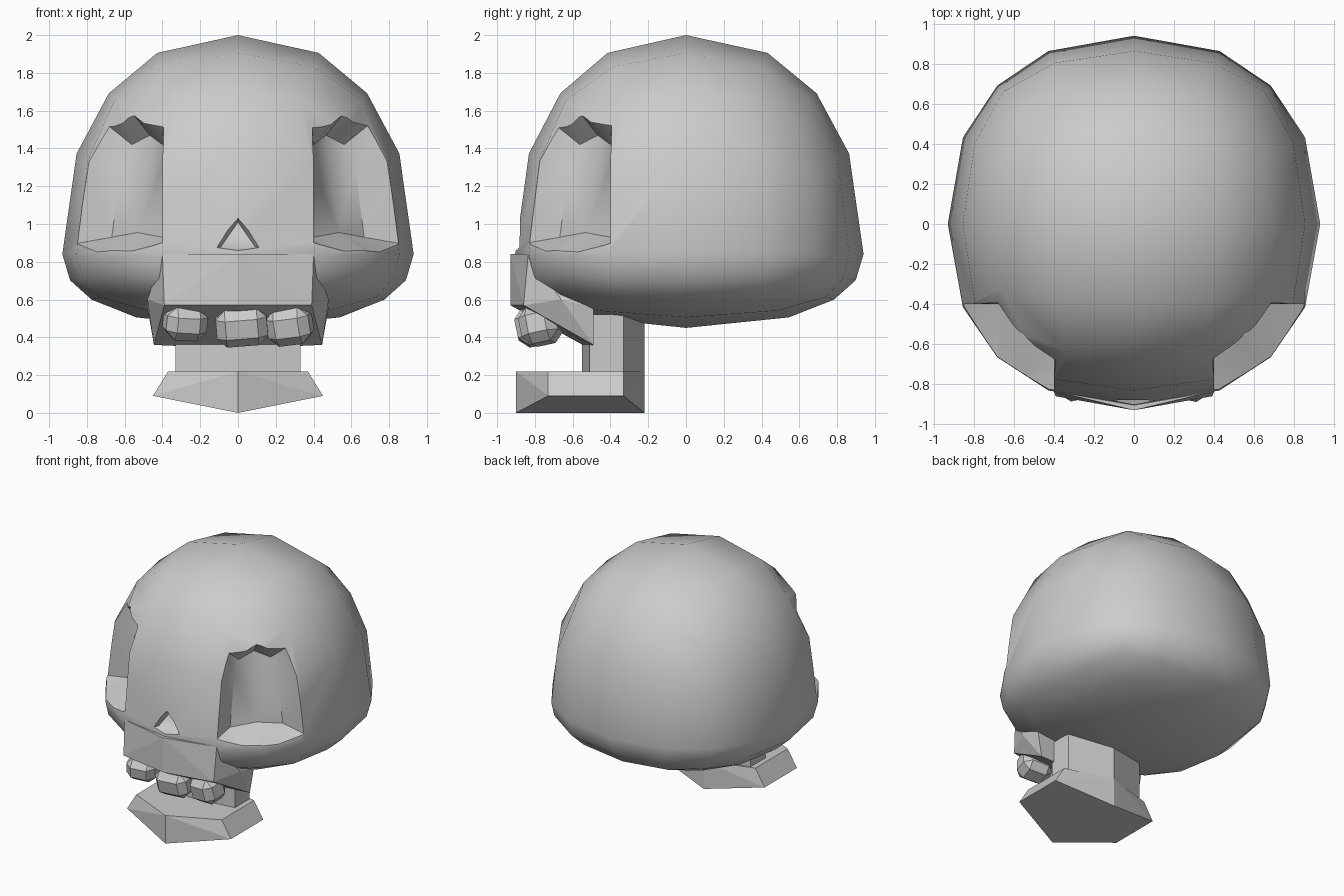
import bpy, bmesh, math
from mathutils import Vector

if "Cube" in bpy.data.objects:
    bpy.data.objects.remove(bpy.data.objects["Cube"])


def finish(bm, name, smooth=None):
    bmesh.ops.recalc_face_normals(bm, faces=bm.faces)
    me = bpy.data.meshes.new(name)
    bm.to_mesh(me)
    bm.free()
    ob = bpy.data.objects.new(name, me)
    bpy.context.collection.objects.link(ob)
    return ob


def activate(ob):
    bpy.ops.object.select_all(action='DESELECT')
    ob.select_set(True)
    bpy.context.view_layer.objects.active = ob


def hull(name, half):
    """Convex solid from points on one side, mirrored in x."""
    bm = bmesh.new()
    pts = set(half) | {(-x, y, z) for x, y, z in half if x}
    for p in sorted(pts):
        bm.verts.new(p)
    bmesh.ops.convex_hull(bm, input=bm.verts[:])
    bmesh.ops.dissolve_limit(bm, angle_limit=0.02, verts=bm.verts[:], edges=bm.edges[:])
    return finish(bm, name)


# cranium: gridded cube rounded to a slightly square ball, shallow below
bm = bmesh.new()
bmesh.ops.create_cube(bm, size=2)
bmesh.ops.subdivide_edges(bm, edges=bm.edges[:], cuts=3, use_grid_fill=True)
P = 2.25
for v in bm.verts:
    c = v.co
    if c.z < 0:
        c.z *= 0.74
    n = sum(abs(a) ** P for a in c) ** (1 / P)
    c /= n
    v.co = (c.x * 0.93,
            c.y * (0.94 if c.y > 0 else 0.905),
            0.84 + c.z * (1.16 if c.z > 0 else 0.39))
cranium = finish(bm, "cranium")


# eye socket cutters: arched funnel along the front diagonals
def socket_cutter(side):
    # inner (t, d, z) and outward flare of one half of the arch
    half = [((0, .755, .955), (0, .235, -.115)),
            ((.19, .755, .93), (.12, .12, -.03)),
            ((.155, .72, 1.31), (.135, .135, .06)),
            ((.115, .68, 1.42), (.11, .10, .12)),
            ((0, .66, 1.47), (0, .146, .13))]
    loop = half + [((-a[0], a[1], a[2]), (-b[0], b[1], b[2])) for a, b in half[3:0:-1]]
    bm = bmesh.new()

    def vert(p):
        t, d, z = p
        r = math.sqrt(0.5)
        return bm.verts.new((side * (d + t) * r, (t - d) * r, z))

    inner = [vert(Vector(a)) for a, b in loop]
    outer = [vert(Vector(a) + 2.2 * Vector(b)) for a, b in loop]
    bm.faces.new(inner)
    bm.faces.new(outer[::-1])
    for i in range(len(loop)):
        j = (i + 1) % len(loop)
        bm.faces.new((inner[i], inner[j], outer[j], outer[i]))
    bmesh.ops.triangulate(bm, faces=bm.faces[:])
    return finish(bm, "socket_cutter")


# nose cutter: triangular wedge with a floor sloping forward
nose_cutter = hull("nose_cutter", [(0, -.83, 1.01), (.09, -.85, .88), (0, -.86, .87),
                                   (0, -1.0, 1.08), (.19, -1.0, .86), (0, -1.0, .835)])

for cutter in (socket_cutter(1), socket_cutter(-1), nose_cutter):
    cutter.hide_render = True
    mod = cranium.modifiers.new("cut", 'BOOLEAN')
    mod.operation = 'DIFFERENCE'
    mod.solver = 'EXACT'
    mod.object = cutter
    activate(cranium)
    bpy.ops.object.modifier_apply(modifier=mod.name)
    bpy.data.objects.remove(cutter)
bpy.ops.object.shade_smooth_by_angle(angle=math.radians(38))

# upper jaw: block under the face with a sloping underside
hull("upper_jaw", [(0, -.93, .84), (.40, -.835, .84), (0, -.93, .57), (.39, -.86, .57),
                   (.48, -.66, .60), (.48, -.49, .56), (.445, -.49, .36), (0, -.51, .34)])

# teeth: three chunky bevelled stones, tilted along the jaw slope
for name, x, z, w, h, y, roll in (("left_tooth", -.28, .48, .22, .18, -.77, .05),
                                  ("middle_tooth", .02, .46, .27, .20, -.80, -.08),
                                  ("right_tooth", .275, .465, .23, .20, -.77, -.12)):
    bm = bmesh.new()
    bmesh.ops.create_cube(bm, size=1)
    for v in bm.verts:
        v.co = (v.co.x * w, v.co.y * .20, v.co.z * h)
    bmesh.ops.bevel(bm, geom=bm.edges[:], offset=.05, segments=1, affect='EDGES')
    tooth = finish(bm, name)
    tooth.location = (x, y, z)
    tooth.rotation_euler = (math.radians(12), roll, -x * .8)

# neck stem
hull("neck", [(x, y, z) for z in (.1, .52)
              for x, y in ((0, -.55), (.33, -.51), (.33, -.33), (0, -.22))])

# lower jaw: six-sided plate with a keeled underside
hull("lower_jaw", [(0, -.90, .22), (.37, -.73, .22), (.37, -.33, .22), (0, -.22, .22),
                   (.45, -.73, .09), (.45, -.33, .09), (0, -.90, 0), (0, -.22, 0)])
